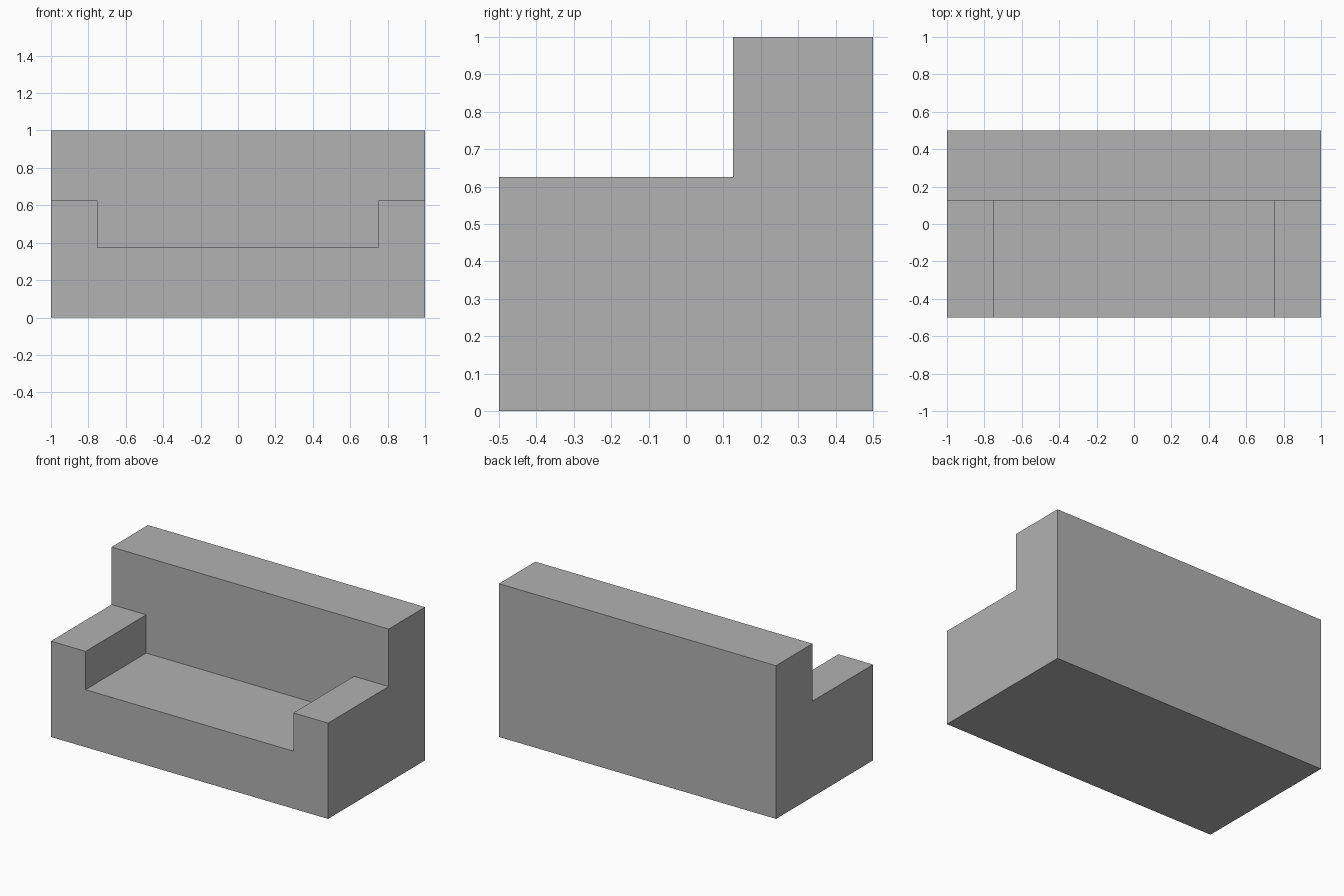
import bpy

cube = bpy.data.objects.get("Cube")
if cube:
    bpy.data.objects.remove(cube, do_unlink=True)

# Plain grey upholstery
GREY = (0.445, 0.445, 0.445, 1.0)
grey = bpy.data.materials.new("plain_grey")
grey.use_nodes = True
grey.diffuse_color = GREY
grey.node_tree.nodes["Principled BSDF"].inputs["Base Color"].default_value = GREY

WIDTH, DEPTH, HEIGHT = 2.0, 1.0, 1.0
ARM_WIDTH, ARM_HEIGHT = 0.25, 0.625
SEAT_HEIGHT, BACK_FRONT = 0.375, 0.125
FRONT = -DEPTH / 2
INNER = WIDTH / 2 - ARM_WIDTH


def extrude_profile(name, points, half_width):
    """Sweep a closed side profile of (y, z) points across x."""
    n = len(points)
    verts = [(x, y, z) for x in (-half_width, half_width) for y, z in points]
    faces = [tuple(reversed(range(n))), tuple(range(n, 2 * n))]
    faces += [(i, (i + 1) % n, (i + 1) % n + n, i + n) for i in range(n)]
    mesh = bpy.data.meshes.new(name)
    mesh.from_pydata(verts, [], faces)
    mesh.materials.append(grey)
    obj = bpy.data.objects.new(name, mesh)
    bpy.context.collection.objects.link(obj)
    return obj


# Sofa body: stepped side profile of arms and backrest
sofa = extrude_profile("sofa_body", [
    (FRONT, 0), (DEPTH / 2, 0), (DEPTH / 2, HEIGHT),
    (BACK_FRONT, HEIGHT), (BACK_FRONT, ARM_HEIGHT), (FRONT, ARM_HEIGHT),
], WIDTH / 2)

# Seat recess cut between the arms, flush with the backrest
cutter = extrude_profile("seat_cutter", [
    (FRONT - 0.5, SEAT_HEIGHT), (BACK_FRONT, SEAT_HEIGHT),
    (BACK_FRONT, HEIGHT + 0.5), (FRONT - 0.5, HEIGHT + 0.5),
], INNER)
cutter.hide_render = True

recess = sofa.modifiers.new("seat_recess", 'BOOLEAN')
recess.operation = 'DIFFERENCE'
recess.solver = 'EXACT'
recess.object = cutter

# Bake the recess into the body and discard the cutter
bpy.context.view_layer.update()
evaluated = sofa.evaluated_get(bpy.context.evaluated_depsgraph_get())
body = bpy.data.meshes.new_from_object(evaluated)
sofa.modifiers.clear()
sofa.data = body
bpy.data.objects.remove(cutter, do_unlink=True)
